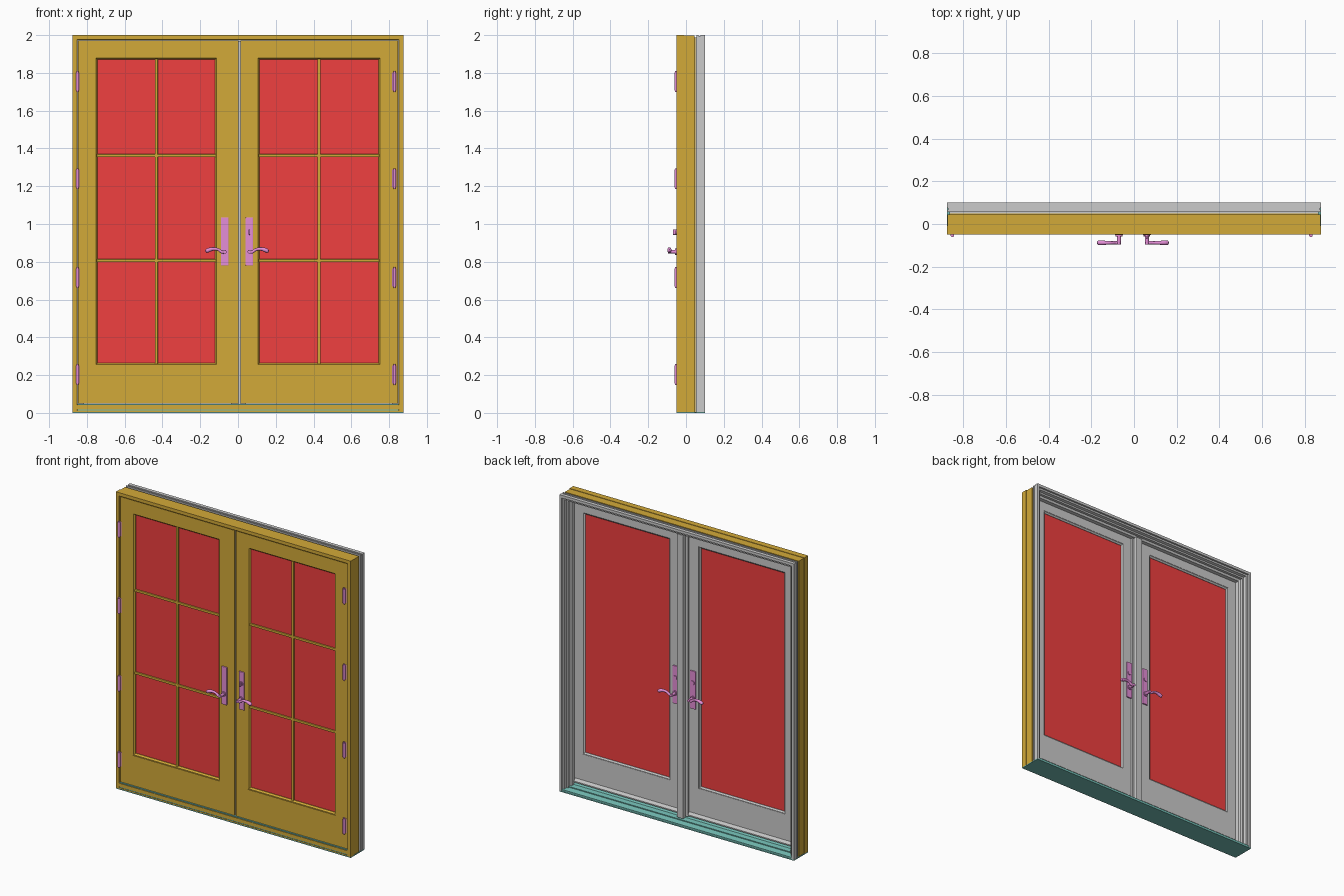
import bpy, bmesh, math
from mathutils import Matrix, Vector

if "Cube" in bpy.data.objects:
    bpy.data.objects.remove(bpy.data.objects["Cube"])


def material(name, rgb):
    m = bpy.data.materials.new(name)
    m.diffuse_color = (*rgb, 1)
    m.use_nodes = True
    m.node_tree.nodes["Principled BSDF"].inputs["Base Color"].default_value = m.diffuse_color
    return m


WOOD = material("wood", (0.65, 0.40, 0.04))
GLASS = material("glass", (0.87, 0.05, 0.05))
SILL = material("sill_teal", (0.17, 0.50, 0.45))
METAL = material("hardware", (0.78, 0.27, 0.68))
GREY = None


def finish(name, bm, mat, smooth=False):
    bmesh.ops.recalc_face_normals(bm, faces=bm.faces)
    me = bpy.data.meshes.new(name)
    bm.to_mesh(me)
    bm.free()
    ob = bpy.data.objects.new(name, me)
    bpy.context.collection.objects.link(ob)
    if mat:
        me.materials.append(mat)
    if smooth:
        bpy.ops.object.select_all(action='DESELECT')
        ob.select_set(True)
        bpy.context.view_layer.objects.active = ob
        bpy.ops.object.shade_smooth_by_angle(angle=math.radians(40))
    return ob


def box(name, x, y, z, mat, bevel=0):
    bm = bmesh.new()
    size = [abs(r[1] - r[0]) for r in (x, y, z)]
    mid = Vector([sum(r) / 2 for r in (x, y, z)])
    bmesh.ops.create_cube(bm, size=1, matrix=Matrix.Translation(mid) @ Matrix.Diagonal((*size, 1)))
    ob = finish(name, bm, mat)
    if bevel:
        mod = ob.modifiers.new("bevel", 'BEVEL')
        mod.width, mod.segments = bevel, 2
    return ob


def rod(name, a, b, r, mat, sides=20):
    a, b = Vector(a), Vector(b)
    bm = bmesh.new()
    m = Matrix.Translation((a + b) / 2) @ (b - a).to_track_quat('Z', 'Y').to_matrix().to_4x4()
    bmesh.ops.create_cone(bm, cap_ends=True, segments=sides, radius1=r, radius2=r,
                          depth=(b - a).length, matrix=m)
    return finish(name, bm, mat, True)


def sweep(name, prof, x, z, mat, closed):
    """Mitred sweep of an (inset, y) profile round a rectangle, or up, over and down."""
    bm = bmesh.new()
    rings = []
    for right, top in ((0, 0), (0, 1), (1, 1), (1, 0)):
        rings.append([bm.verts.new((x[1] - i if right else x[0] + i, y,
                                    z[1] - i if top else z[0] + (i if closed else 0)))
                      for i, y in prof])
    n = len(prof)
    for k in range(4 if closed else 3):
        a, b = rings[k], rings[(k + 1) % 4]
        for j in range(n):
            bm.faces.new((a[j], a[(j + 1) % n], b[(j + 1) % n], b[j]))
    if not closed:
        bm.faces.new(rings[0])
        bm.faces.new(rings[3])
    return finish(name, bm, mat)


def extrude_x(name, prof, x, mat):
    """Extrude a (y, z) profile along x."""
    bm = bmesh.new()
    f = bm.faces.new([bm.verts.new((x[0], y, z)) for y, z in prof])
    out = bmesh.ops.extrude_face_region(bm, geom=[f])
    bmesh.ops.translate(bm, vec=(x[1] - x[0], 0, 0),
                        verts=[v for v in out['geom'] if isinstance(v, bmesh.types.BMVert)])
    return finish(name, bm, mat)


# Outer frame: wood jamb with shallow outer steps, grey stepped cladding behind it
W, H = (-0.875, 0.875), (0.006, 2.0)
sweep("wood_frame", [(0, -0.05), (0.022, -0.05), (0.025, -0.047), (0.025, 0.05), (0.012, 0.05),
                     (0.012, 0.044), (0.003, 0.044), (0.003, -0.01), (0, -0.01)], W, H, WOOD, False)
sweep("clad_frame", [(0.012, 0.048), (0.012, 0.056), (0, 0.056), (0, 0.066), (0.004, 0.066),
                     (0.004, 0.076), (0, 0.076), (0, 0.1), (0.018, 0.1), (0.018, 0.088), (0.03, 0.088),
                     (0.034, 0.07), (0.045, 0.07), (0.045, 0.052), (0.058, 0.046), (0.06, 0.022),
                     (0.025, 0.022), (0.025, 0.048)], W, H, GREY, False)

# Sill: base plate, sloping threshold and wooden front strips
box("sill_base", (-0.875, 0.875), (-0.05, 0.1), (0, 0.006), SILL)
extrude_x("threshold", [(-0.046, 0.003), (-0.046, 0.047), (0.022, 0.047), (0.03, 0.036), (0.062, 0.031),
                        (0.062, 0.025), (0.098, 0.017), (0.098, 0.003)], (-0.86, 0.86), SILL)
box("sill_nosing", (-0.855, 0.855), (-0.05, -0.04), (0.019, 0.042), WOOD)
box("sill_lower_strip", (-0.855, 0.855), (-0.049, -0.04), (0.006, 0.012), WOOD)

# Door leaves: wood inside, grey outside, glass and beads between
F, MID, B = -0.042, -0.01, 0.02
BOT, TOP = 0.05, 1.971
OZ = (0.252, 1.882)


def leaf(side, x, ox):
    for label, ys, mat in (("wood", (F, MID), WOOD), ("clad", (MID, B), GREY)):
        n = f"{side}_{label}"
        box(n + "_left_stile", (x[0], ox[0]), ys, (BOT, TOP), mat)
        box(n + "_right_stile", (ox[1], x[1]), ys, (BOT, TOP), mat)
        box(n + "_top_rail", ox, ys, (OZ[1], TOP), mat)
        box(n + "_bottom_rail", ox, ys, (BOT, OZ[0]), mat)
    box(side + "_glass", ox, (-0.024, 0.008), OZ, GLASS)
    sweep(side + "_wood_bead", [(0, -0.038), (0.004, -0.038), (0.012, -0.028), (0.012, -0.022),
                                (0, -0.022)], ox, OZ, WOOD, True)
    sweep(side + "_clad_bead", [(0, 0.018), (0.003, 0.018), (0.012, 0.011), (0.012, 0.006),
                                (0, 0.006)], ox, OZ, GREY, True)
    # Muntins on the inner side only
    mx = (ox[0] + ox[1]) / 2
    box(side + "_muntin_upright", (mx - 0.008, mx + 0.008), (-0.034, -0.022), OZ, WOOD, 0.003)
    for i, z in enumerate((0.806, 1.362)):
        box(f"{side}_muntin_bar_{i}", ox, (-0.0335, -0.022), (z - 0.008, z + 0.008), WOOD, 0.003)
    # Drip strip on the outer side
    extrude_x(side + "_drip_strip", [(B - 0.002, 0.052), (B + 0.012, 0.052), (B + 0.012, 0.06),
                                     (B - 0.002, 0.08)], (max(x[0], -0.812), min(x[1], 0.812)), GREY)


leaf("left", (-0.846, 0.002), (-0.755, -0.109))
leaf("right", (0.013, 0.846), (0.103, 0.755))

# Centre post covering the meeting joint
box("meeting_strip", (0.003, 0.012), (-0.032, 0.03), (0.047, 1.965), GREY)
box("centre_post_base", (-0.038, 0.042), (0.02, 0.034), (0.047, 1.945), GREY)
box("centre_post_cap", (-0.02, 0.03), (0.03, 0.058), (0.036, 1.945), GREY, 0.004)

# Hinges
for side, x in (("left", -0.85), ("right", 0.828)):
    for i, z in enumerate((0.203, 0.717, 1.24, 1.755)):
        n = f"{side}_hinge_{i}"
        rod(n + "_barrel", (x, -0.053, z - 0.048), (x, -0.053, z + 0.048), 0.0085, METAL)
        rod(n + "_pin", (x, -0.053, z - 0.055), (x, -0.053, z + 0.055), 0.006, METAL)
        box(n + "_plate", (x - 0.012, x + 0.012), (-0.045, -0.041), (z - 0.048, z + 0.048), METAL)


# Lever handles on both faces
def handle(side, px, s, face, f):
    n = f"{side}_{'inner' if f < 0 else 'outer'}"
    box(n + "_handle_plate", (px - 0.02, px + 0.02), (face - f * 0.002, face + f * 0.009),
        (0.78, 1.035), METAL, 0.003)
    y = face + f * 0.046
    rod(n + "_lever_rose", (px, face, 0.853), (px, face + f * 0.016, 0.853), 0.016, METAL)
    rod(n + "_lever_neck", (px, face, 0.853), (px, y + f * 0.008, 0.853), 0.0095, METAL)
    if side == "right" or f > 0:
        rod(n + "_lock_boss", (px, face, 0.957), (px, face + f * 0.014, 0.957), 0.014, METAL)
    if side == "right" and f < 0:
        box(n + "_thumb_turn", (px - 0.004, px + 0.004), (face, face + f * 0.028),
            (0.943, 0.971), METAL, 0.002)
    cu = bpy.data.curves.new(n + "_lever", 'CURVE')
    cu.dimensions, cu.bevel_depth, cu.bevel_resolution = '3D', 0.01, 4
    cu.resolution_u, cu.use_fill_caps = 6, True
    path = [(-0.008, 0.855, 0.7), (0.012, 0.851, 0.85), (0.034, 0.864, 0.75), (0.06, 0.868, 0.9),
            (0.085, 0.862, 1.15), (0.098, 0.856, 1.0), (0.103, 0.854, 0.3)]
    sp = cu.splines.new('BEZIER')
    sp.bezier_points.add(len(path) - 1)
    for p, (d, z, r) in zip(sp.bezier_points, path):
        p.co, p.radius = (px + s * d, y, z), r
        p.handle_left_type = p.handle_right_type = 'AUTO'
    cu.materials.append(METAL)
    bpy.context.collection.objects.link(bpy.data.objects.new(n + "_lever", cu))


for face, f in ((F, -1), (B, 1)):
    handle("left", -0.07, -1, face, f)
    handle("right", 0.06, 1, face, f)
